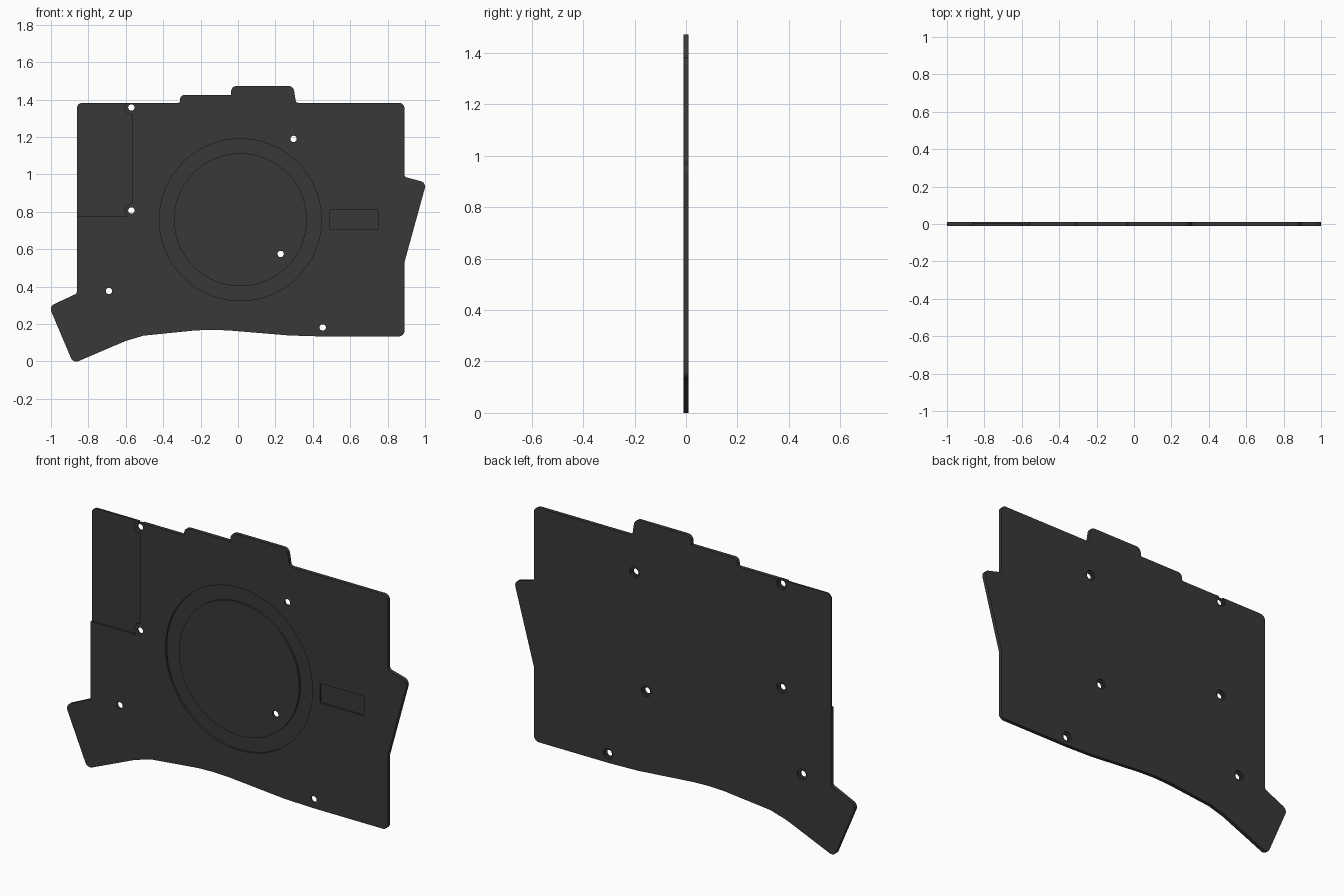
import bpy, bmesh, math
from mathutils import Vector

if "Cube" in bpy.data.objects:
    bpy.data.objects.remove(bpy.data.objects["Cube"])

FRONT, BACK, MID = -0.01, 0.01, 0.0

mat = bpy.data.materials.new("dark_grey")
mat.diffuse_color = (0.04, 0.04, 0.04, 1)
mat.use_nodes = True
mat.node_tree.nodes["Principled BSDF"].inputs["Base Color"].default_value = mat.diffuse_color


def fillet(points, steps=6):
    """Turn (x, z, radius) corners into a rounded outline."""
    out = []
    n = len(points)
    for i, (x, z, r) in enumerate(points):
        p = Vector((x, z))
        if r == 0:
            out.append(p)
            continue
        a = (Vector(points[i - 1][:2]) - p).normalized()
        b = (Vector(points[(i + 1) % n][:2]) - p).normalized()
        half = a.angle(b) / 2
        centre = p + (a + b).normalized() * r / math.sin(half)
        s = p + a * r / math.tan(half) - centre
        e = p + b * r / math.tan(half) - centre
        sweep = s.angle_signed(e)
        for k in range(steps + 1):
            t = -sweep * k / steps
            out.append(centre + Vector((s.x * math.cos(t) - s.y * math.sin(t),
                                        s.x * math.sin(t) + s.y * math.cos(t))))
    return out


def circle(x, z, r, n=32):
    return [(x + r * math.cos(2 * math.pi * k / n),
             z + r * math.sin(2 * math.pi * k / n)) for k in range(n)]


def prism(name, outline, y0, y1):
    """Extrude an x-z outline from y0 to y1."""
    bm = bmesh.new()
    face = bm.faces.new([bm.verts.new((p[0], y0, p[1])) for p in outline])
    ext = bmesh.ops.extrude_face_region(bm, geom=[face])
    verts = [v for v in ext["geom"] if isinstance(v, bmesh.types.BMVert)]
    bmesh.ops.translate(bm, verts=verts, vec=(0, y1 - y0, 0))
    bmesh.ops.recalc_face_normals(bm, faces=bm.faces)
    mesh = bpy.data.meshes.new(name)
    bm.to_mesh(mesh)
    bm.free()
    ob = bpy.data.objects.new(name, mesh)
    bpy.context.collection.objects.link(ob)
    return ob


def cut(target, cutter):
    """Subtract the cutter and remove it."""
    cutter.hide_render = True
    m = target.modifiers.new("cut", "BOOLEAN")
    m.operation, m.solver, m.object = "DIFFERENCE", "EXACT", cutter
    bpy.context.view_layer.objects.active = target
    bpy.ops.object.modifier_apply(modifier=m.name)
    bpy.data.objects.remove(cutter)


# Plate outline, counter-clockwise from the lower left tab
plate = prism("plate", fillet([
    (-0.881, -0.010, 0.03), (-0.6, 0.11, 0), (-0.505, 0.138, 0),
    (-0.23, 0.166, 0), (-0.14, 0.169, 0), (-0.05, 0.166, 0),
    (0.275, 0.139, 0), (0.44, 0.134, 0),
    (0.89, 0.134, 0.03), (0.89, 0.53, 0),
    (1.007, 0.956, 0.03), (0.89, 0.987, 0.015),
    (0.89, 1.383, 0.03), (0.31, 1.383, 0.015),
    (0.296, 1.473, 0.03), (-0.037, 1.473, 0.03),
    (-0.037, 1.425, 0), (-0.31, 1.425, 0.025),
    (-0.31, 1.383, 0.01), (-0.862, 1.383, 0.03),
    (-0.862, 0.363, 0.015), (-1.010, 0.2945, 0.03)]), FRONT, BACK)

holes = [(-0.57, 1.358), (-0.57, 0.807), (0.297, 1.19),
         (0.228, 0.575), (-0.69, 0.377), (0.453, 0.182)]

# Stepped corner, leaving round bosses at two holes
corner = prism("corner_cutter", [(-1.1, 0.778), (-0.568, 0.778),
                                 (-0.568, 1.45), (-1.1, 1.45)], -0.05, MID)
for x, z in holes[:2]:
    cut(corner, prism("boss_cutter", circle(x, z, 0.037), -0.1, 0.1))
cut(plate, corner)

# Ring groove
ring = prism("ring_cutter", circle(0.013, 0.758, 0.433, 96), -0.05, MID)
cut(ring, prism("core_cutter", circle(0.013, 0.758, 0.355, 96), -0.1, 0.1))
cut(plate, ring)

# Rectangular pocket
cut(plate, prism("pocket_cutter", fillet([
    (0.49, 0.705, 0.004), (0.75, 0.705, 0.004),
    (0.75, 0.81, 0.004), (0.49, 0.81, 0.004)], 3), -0.05, MID))

# Screw holes, counterbored from the back
for x, z in holes:
    cut(plate, prism("hole_cutter", circle(x, z, 0.017), -0.1, 0.1))
    cut(plate, prism("counterbore_cutter", circle(x, z, 0.028), MID + 0.001, 0.1))

plate.data.materials.clear()
plate.data.materials.append(mat)
bpy.ops.object.select_all(action="DESELECT")
plate.select_set(True)
bpy.context.view_layer.objects.active = plate
bpy.ops.object.shade_smooth_by_angle(angle=math.radians(30))
